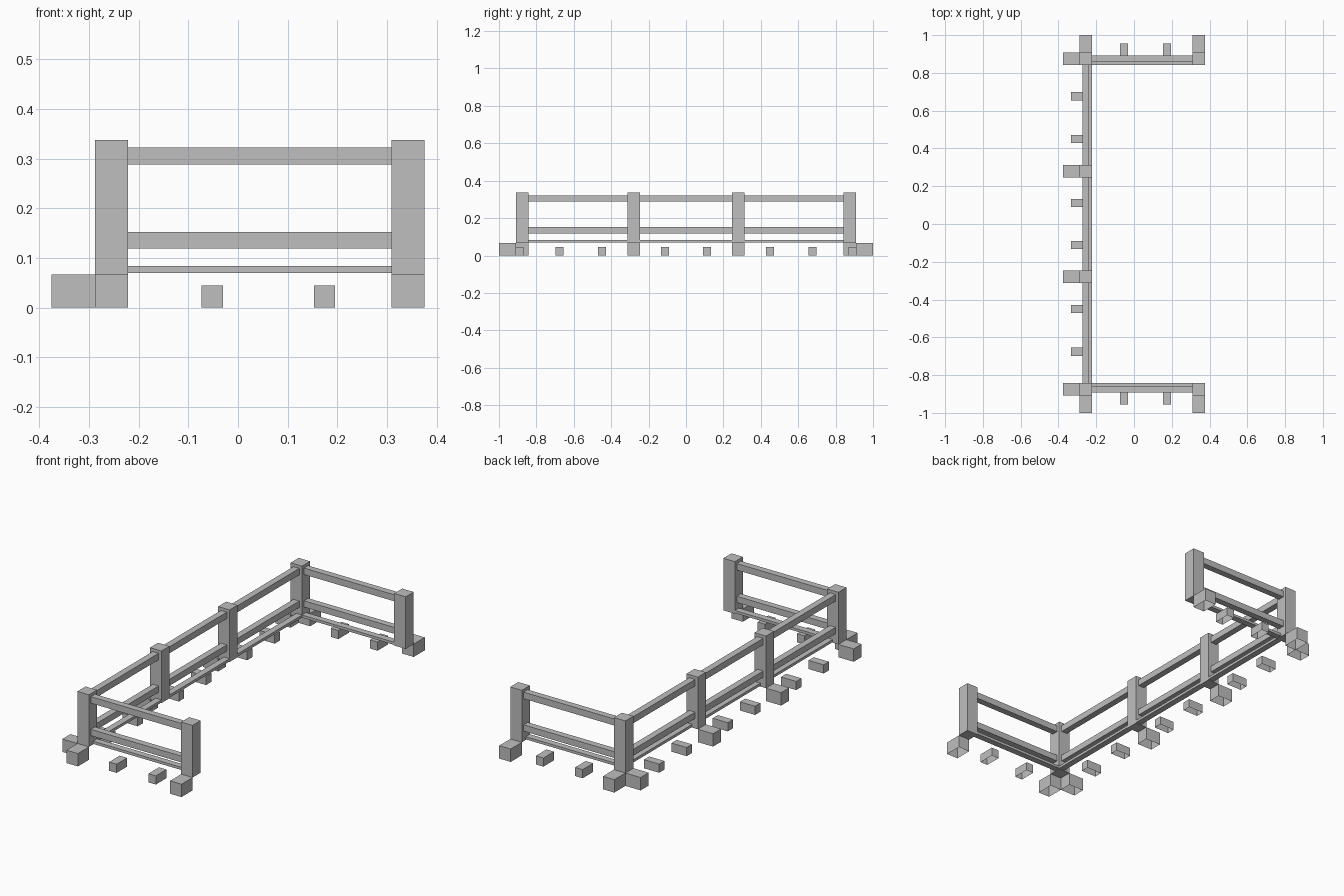
import bpy, bmesh

cube = bpy.data.objects.get("Cube")
if cube:
    bpy.data.objects.remove(cube, do_unlink=True)

grey = bpy.data.materials.new("plain_grey")
grey.use_nodes = True
colour = (0.52, 0.52, 0.52, 1)
grey.diffuse_color = colour
grey.node_tree.nodes["Principled BSDF"].inputs["Base Color"].default_value = colour


def box(name, xs, ys, zs, open_bottom=False):
    """Box from its x, y and z ranges, optionally hollow underneath."""
    mesh = bpy.data.meshes.new(name)
    bm = bmesh.new()
    bmesh.ops.create_cube(bm, size=1)
    for v in bm.verts:
        v.co = [(min(r) + max(r)) / 2 + c * abs(r[1] - r[0])
                for c, r in zip(v.co, (xs, ys, zs))]
    if open_bottom:
        bm.normal_update()
        bottom = [f for f in bm.faces if f.normal.z < -0.5]
        bmesh.ops.delete(bm, geom=bottom, context='FACES_ONLY')
    bm.to_mesh(mesh)
    bm.free()
    mesh.materials.append(grey)
    obj = bpy.data.objects.new(name, mesh)
    bpy.context.collection.objects.link(obj)


def span(centre, half):
    return (centre - half, centre + half)


BACK_X, OPEN_X, END_Y, MID_Y = -0.2545, 0.342, 0.876, 0.28
POST, RAIL, TIE = 0.033, 0.017, 0.0215
POST_Z, FOOT_Z, TIE_Z = (0.067, 0.338), (0, 0.067), (0, 0.045)
RAILS = {"top_rail": (0.288, 0.322), "lower_rail": (0.119, 0.152)}
SLAT_Z = (0.07, 0.084)

# Long side: posts with feet pointing outwards
for y in (-END_Y, -MID_Y, MID_Y, END_Y):
    box("long_side_post", span(BACK_X, POST), span(y, POST), POST_Z)
    box("long_side_foot", (-0.375, BACK_X - POST), span(y, POST), FOOT_Z, True)

# Long side: rails, floor slat and ground blocks
run_y = span(0, END_Y - POST)
for name, zs in RAILS.items():
    box("long_" + name, span(BACK_X, RAIL), run_y, zs)
box("long_floor_slat", (BACK_X, BACK_X + POST), run_y, SLAT_Z)
for y in (0.112, 0.45, 0.676):
    for side in (-1, 1):
        box("long_ground_block", (-0.334, -0.247), span(side * y, TIE), TIE_Z, True)

# Two short ends, mirrored across y
run_x = (BACK_X + POST, OPEN_X - POST)
for side in (-1, 1):
    y = side * END_Y
    box("end_post", span(OPEN_X, POST), span(y, POST), POST_Z)
    for x in (BACK_X, OPEN_X):
        box("end_foot", span(x, POST), (side * (END_Y + POST), side), FOOT_Z, True)
    for name, zs in RAILS.items():
        box("end_" + name, run_x, span(y, RAIL), zs)
    box("end_floor_slat", run_x, (y, y - side * POST), SLAT_Z)
    for x in (-0.052, 0.174):
        box("end_ground_block", span(x, TIE), (side * 0.868, side * 0.955), TIE_Z, True)
